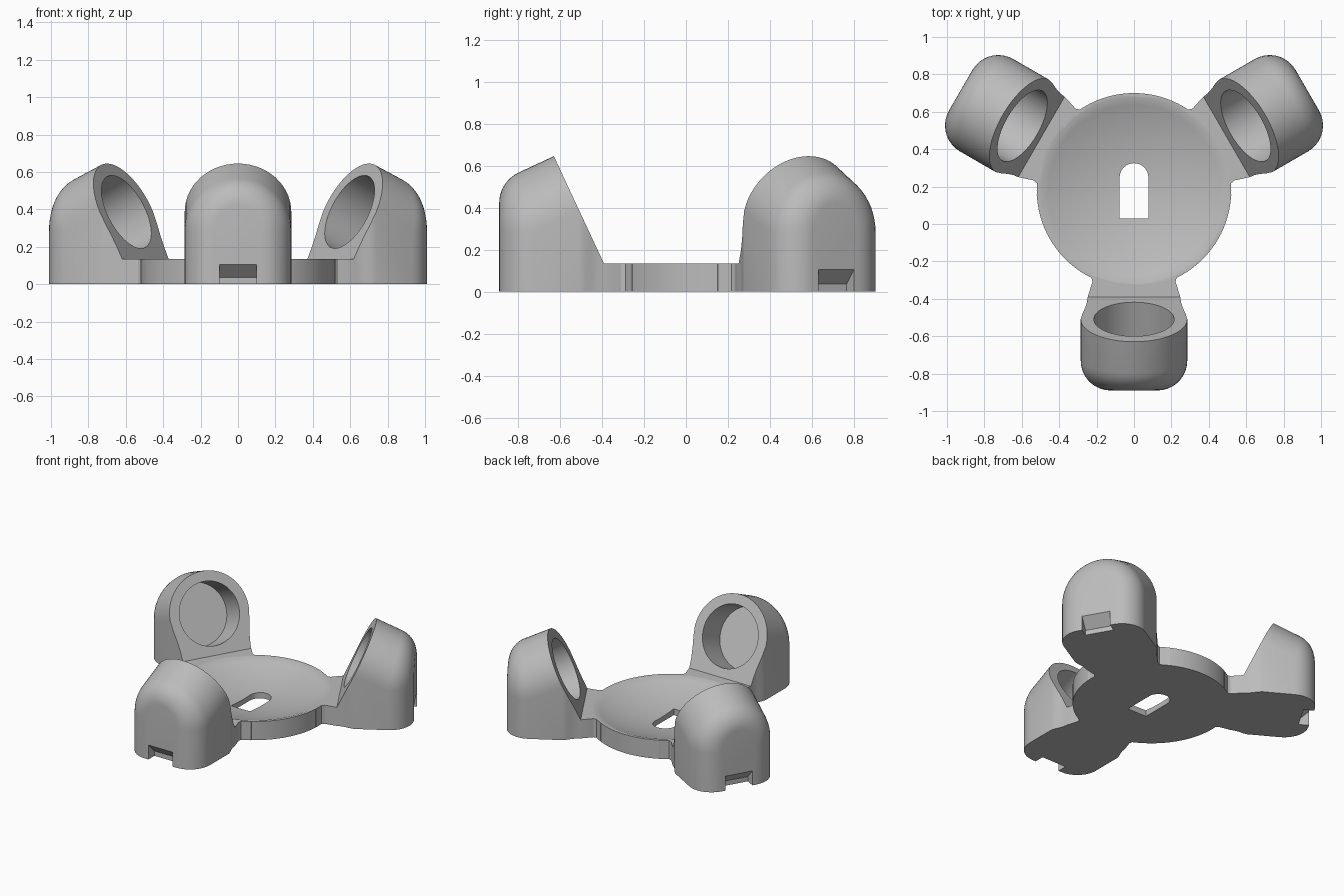
import bpy, bmesh
from math import sin, cos, tan, pi, radians, sqrt
from mathutils import Vector, Matrix

if "Cube" in bpy.data.objects:
    bpy.data.objects.remove(bpy.data.objects["Cube"], do_unlink=True)

grey = bpy.data.materials.new("plain_grey")
grey.use_nodes = True
grey.diffuse_color = (0.5, 0.5, 0.5, 1)
grey.node_tree.nodes["Principled BSDF"].inputs["Base Color"].default_value = (0.5, 0.5, 0.5, 1)

HUB_Y = 0.18                # centre of the three-way symmetry
PLATE_R, PLATE_H = 0.52, 0.135
POD_R, POD_END, FILLET = 0.285, 1.07, 0.16
TILT = radians(25)
AXIS = Vector((cos(TILT), 0, -sin(TILT)))    # into the pod
UP = Vector((sin(TILT), 0, cos(TILT)))       # up along the tilted face
FACE = Vector((0.689, 0, 0.387))             # centre of the tilted face
SIDE, OUT = Vector((0, 1, 0)), Vector((1, 0, 0))
HUB = Matrix.Translation((0, HUB_Y, 0))
SPOKES = [HUB @ Matrix.Rotation(radians(a), 4, 'Z') for a in (-90, 30, 150)]


def finish(bm, name, matrix):
    bmesh.ops.recalc_face_normals(bm, faces=bm.faces)
    bm.transform(matrix)
    mesh = bpy.data.meshes.new(name)
    bm.to_mesh(mesh)
    bm.free()
    obj = bpy.data.objects.new(name, mesh)
    bpy.context.collection.objects.link(obj)
    mesh.materials.append(grey)
    return obj


def prism(name, points, direction, matrix):
    """Closed outline pushed along a direction."""
    bm = bmesh.new()
    face = bm.faces.new([bm.verts.new(p) for p in points])
    new = bmesh.ops.extrude_face_region(bm, geom=[face])["geom"]
    bmesh.ops.translate(bm, vec=direction, verts=[v for v in new if isinstance(v, bmesh.types.BMVert)])
    return finish(bm, name, matrix)


def combine(target, other, operation):
    mod = target.modifiers.new(operation, 'BOOLEAN')
    mod.operation, mod.object, mod.solver = operation, other, 'EXACT'
    graph = bpy.context.evaluated_depsgraph_get()
    mesh = bpy.data.meshes.new_from_object(target.evaluated_get(graph))
    target.modifiers.clear()
    target.data = mesh
    bpy.data.objects.remove(other, do_unlink=True)


def arm(name, matrix, steps=28, arc=9):
    """Rounded pod with a tilted face and a neck running to the hub."""
    bm = bmesh.new()

    def column(n, floor=False):
        # straight run along the pod, then a rolled fillet into the flat end
        front = FACE + n * POD_R
        ball = FACE + n * (POD_R - FILLET)
        ball += AXIS * ((POD_END - FILLET - ball.x) / AXIS.x)
        pts = [front] + [ball + n.slerp(OUT, k / arc) * FILLET for k in range(arc + 1)]
        return [bm.verts.new((p.x, p.y, 0 if floor else p.z)) for p in pts]

    cols = [column(SIDE, True)]
    cols += [column(SIDE * cos(pi * i / steps) + UP * sin(pi * i / steps)) for i in range(steps + 1)]
    cols += [column(-SIDE, True)]
    for a, b in zip(cols, cols[1:]):
        for k in range(arc + 1):
            bm.faces.new((a[k], a[k + 1], b[k + 1], b[k]))
    bm.faces.new([c[-1] for c in cols])

    # neck: distance from hub and half width
    sections = [(0.66, 0.276), (0.63, 0.262), (0.60, 0.252), (0.5715, 0.248), (0.52, 0.232),
                (0.49, 0.222), (0.465, 0.228), (0.45, 0.245), (0.437, 0.285), (0.40, 0.285)]
    low = {1: [cols[0][0]], -1: [cols[-1][0]]}
    top = {1: [cols[1][0]], -1: [cols[-2][0]]}
    for s in (1, -1):
        for r, w in sections:
            z = max(PLATE_H, FACE.z - (FACE.x - r) / tan(TILT))
            if r < 0.58:
                z = PLATE_H
            low[s].append(bm.verts.new((r, s * w, 0)))
            top[s].append(bm.verts.new((r, s * w, z)))
        for k in range(len(sections)):
            bm.faces.new((low[s][k], low[s][k + 1], top[s][k + 1], top[s][k]))
    for k in range(4, len(sections)):
        bm.faces.new((top[1][k], top[1][k + 1], top[-1][k + 1], top[-1][k]))
    bm.faces.new((low[1][-1], low[-1][-1], top[-1][-1], top[1][-1]))
    # tilted face and underside
    bm.faces.new([c[0] for c in cols[1:-1]] + top[-1][1:5] + top[1][4:0:-1])
    bm.faces.new(cols[0][::-1] + low[1][1:] + low[-1][:0:-1] + cols[-1])
    return finish(bm, name, matrix)


def ring(radius, count=96):
    return [Vector((radius * cos(2 * pi * i / count), radius * sin(2 * pi * i / count), 0)) for i in range(count)]


# Round plate joined with three arms
stand = prism("three_pod_stand", ring(PLATE_R), (0, 0, PLATE_H), HUB)
for m in SPOKES:
    combine(stand, arm("arm", m), 'UNION')

# Shallow round dish in the plate
bm = bmesh.new()
DISH_R, DISH_Z, BALL = 0.50, 0.035, 1.30
loops = []
for k in range(1, 13):
    rad = DISH_R * k / 12
    z = DISH_Z + BALL - sqrt(BALL ** 2 - rad ** 2)
    loops.append([bm.verts.new(p + Vector((0, 0, z))) for p in ring(rad)])
loops.append([bm.verts.new(p + Vector((0, 0, 0.3))) for p in ring(DISH_R)])
for a, b in zip(loops, loops[1:]):
    for i in range(len(a)):
        j = (i + 1) % len(a)
        bm.faces.new((a[i], a[j], b[j], b[i]))
bm.faces.new(loops[0])
bm.faces.new(loops[-1])
combine(stand, finish(bm, "dish_cutter", HUB), 'DIFFERENCE')

# Arched slot through the plate
W = 0.077
slot = [(-W, 0.03, -0.1), (W, 0.03, -0.1)]
slot += [(W * cos(pi * i / 16), 0.248 + W * sin(pi * i / 16), -0.1) for i in range(17)]
combine(stand, prism("slot_cutter", slot, (0, 0, 0.4), Matrix()), 'DIFFERENCE')

# Round socket in each tilted face, wedge notch at each outer foot
notch = [(1.0, -0.098, -0.05), (1.0, -0.098, 0.035), (1.12, -0.098, 0.155), (1.12, -0.098, -0.05)]
for m in SPOKES:
    socket = [FACE - AXIS * 0.1 + SIDE * p.x + UP * p.y for p in ring(0.215, 64)]
    combine(stand, prism("socket_cutter", socket, AXIS * 0.32, m), 'DIFFERENCE')
    combine(stand, prism("notch_cutter", notch, (0, 0.196, 0), m), 'DIFFERENCE')

bpy.context.view_layer.objects.active = stand
stand.select_set(True)
bpy.ops.object.shade_smooth_by_angle(angle=radians(30))
